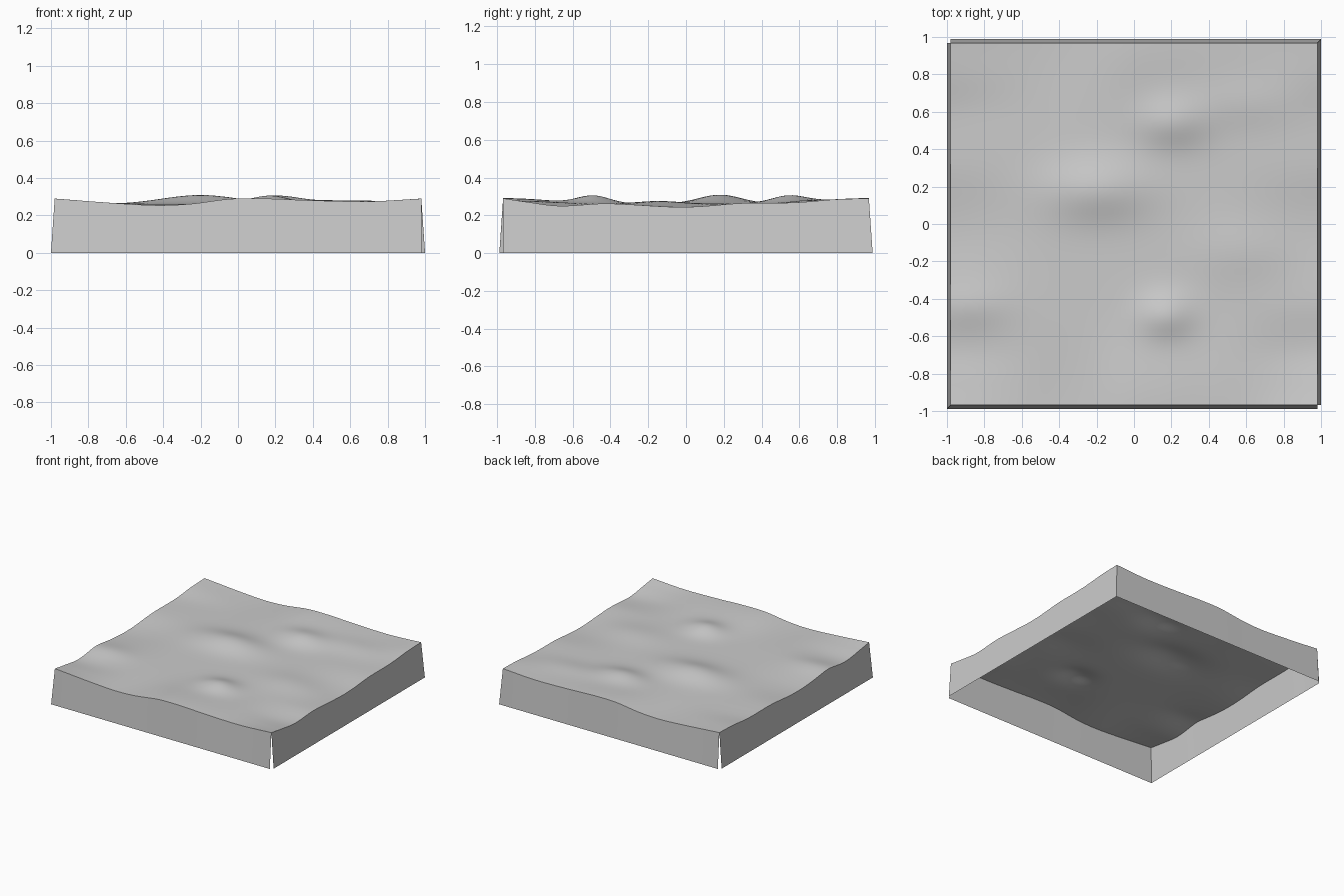
import bpy
import bmesh
from math import exp, cos, pi

cube = bpy.data.objects.get("Cube")
if cube:
    bpy.data.objects.remove(cube, do_unlink=True)

HALF_X, HALF_Y = 0.98, 0.968   # ground patch half size
FLARE = 0.02                   # outward lean of the skirts
STEPS = 72
MEAN, CORNER = 0.262, 0.29

# Border height profiles; opposite borders match
PROFILE_X = [(-0.98, 0.29), (-0.62, 0.263), (-0.42, 0.254), (-0.25, 0.262), (-0.04, 0.288),
             (0.14, 0.29), (0.4, 0.28), (0.7, 0.275), (0.98, 0.29)]
PROFILE_Y = [(-0.97, 0.29), (-0.85, 0.272), (-0.67, 0.25), (-0.42, 0.262), (-0.1, 0.243),
             (0.05, 0.245), (0.3, 0.264), (0.6, 0.266), (0.8, 0.284), (0.97, 0.29)]

# Mounds: x, y, height, x radius, y radius
MOUNDS = [(-0.2, 0.18, 0.047, 0.28, 0.16),
          (0.2, 0.54, 0.04, 0.19, 0.13),
          (0.17, -0.49, 0.043, 0.15, 0.12),
          (0.6, -0.14, 0.016, 0.28, 0.16),
          (0.62, 0.64, 0.014, 0.3, 0.13),
          (-0.88, -0.44, 0.014, 0.2, 0.12)]


def profile(points, t):
    """Smooth curve through the points (cubic Hermite)."""
    n = len(points)
    t = min(max(t, points[0][0]), points[-1][0])
    i = next(k for k in range(n - 1) if t <= points[k + 1][0])

    def slope(k):
        a, b = points[max(k - 1, 0)], points[min(k + 1, n - 1)]
        return (b[1] - a[1]) / (b[0] - a[0])

    (x0, z0), (x1, z1) = points[i], points[i + 1]
    w = x1 - x0
    s = (t - x0) / w
    ease = s * s * (3 - 2 * s)
    return (z0 + (z1 - z0) * ease + w * s * (1 - s) ** 2 * slope(i)
            - w * s * s * (1 - s) * slope(i + 1))


def near_border(t, half):
    d = min((half - abs(t)) / 0.55, 1)
    return (1 + cos(pi * d)) / 2


def height(x, y):
    wx, wy = near_border(x, HALF_X), near_border(y, HALF_Y)
    z = (MEAN + (profile(PROFILE_X, x) - MEAN) * wy
         + (profile(PROFILE_Y, y) - MEAN) * wx - (CORNER - MEAN) * wx * wy)
    for mx, my, h, rx, ry in MOUNDS:
        z += h * exp(-((x - mx) / rx) ** 2 - ((y - my) / ry) ** 2)
    return z


stone = bpy.data.materials.new("plain_grey")
stone.use_nodes = True
GREY = (0.6, 0.6, 0.6, 1)
stone.diffuse_color = GREY
stone.node_tree.nodes["Principled BSDF"].inputs["Base Color"].default_value = GREY


def finish(bm, name):
    mesh = bpy.data.meshes.new(name)
    bm.to_mesh(mesh)
    bm.free()
    obj = bpy.data.objects.new(name, mesh)
    bpy.context.collection.objects.link(obj)
    mesh.materials.append(stone)
    bpy.ops.object.select_all(action="DESELECT")
    obj.select_set(True)
    bpy.context.view_layer.objects.active = obj
    bpy.ops.object.shade_smooth_by_angle()
    return obj


# Rolling ground surface
bm = bmesh.new()
bmesh.ops.create_grid(bm, x_segments=STEPS, y_segments=STEPS, size=1)
for v in bm.verts:
    x, y = v.co.x * HALF_X, v.co.y * HALF_Y
    v.co = (x, y, height(x, y))
finish(bm, "ground_surface")


# Leaning skirts, open underneath; two corners join and two stay split
def skirt(name, along_x, side):
    bm = bmesh.new()
    rows = []
    for i in range(STEPS + 1):
        t = 2 * i / STEPS - 1
        x, y = (t, side) if along_x else (side, t)
        top = (x * HALF_X, y * HALF_Y)
        joined = t == side
        dx = FLARE * x if joined or not along_x else 0
        dy = FLARE * y if joined or along_x else 0
        rows.append((bm.verts.new((*top, height(*top))),
                     bm.verts.new((top[0] + dx, top[1] + dy, 0))))
    for (a, b), (c, d) in zip(rows, rows[1:]):
        face = (a, b, d, c) if along_x == (side < 0) else (c, d, b, a)
        bm.faces.new(face)
    finish(bm, name)


for name, along_x, side in (("front_skirt", True, -1), ("back_skirt", True, 1),
                            ("left_skirt", False, 1), ("right_skirt", False, -1)):
    skirt(name, along_x, side)
